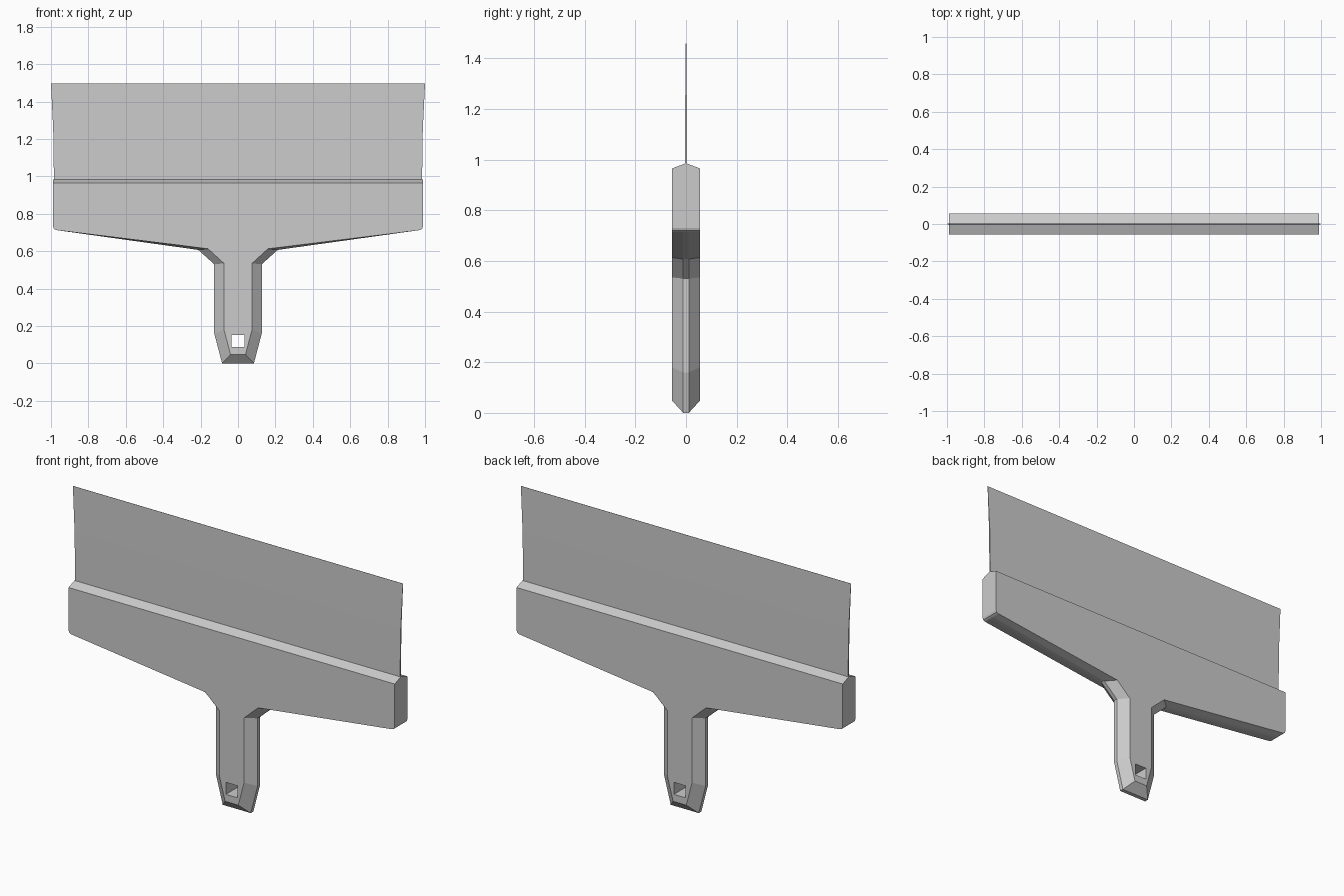
import bpy, bmesh

cube = bpy.data.objects.get("Cube")
if cube:
    bpy.data.objects.remove(cube, do_unlink=True)

grey = bpy.data.materials.new("plain grey")
grey.use_nodes = True
colour = (0.6, 0.6, 0.6, 1)
grey.diffuse_color = colour
grey.node_tree.nodes["Principled BSDF"].inputs["Base Color"].default_value = colour


def mirrored(half):
    """Close a half outline (x, y, z) by mirroring it across x = 0."""
    return half + [(-x, y, z) for x, y, z in reversed(half)]


def loft(name, rings):
    """Skin matching closed rings and cap both ends."""
    bm = bmesh.new()
    loops = [[bm.verts.new(p) for p in ring] for ring in rings]
    for a, b in zip(loops, loops[1:]):
        for i in range(len(a)):
            j = (i + 1) % len(a)
            bm.faces.new((a[i], a[j], b[j], b[i]))
    bm.faces.new(loops[0])
    bm.faces.new(loops[-1])
    bmesh.ops.recalc_face_normals(bm, faces=bm.faces)
    mesh = bpy.data.meshes.new(name)
    bm.to_mesh(mesh)
    bm.free()
    mesh.materials.append(grey)
    obj = bpy.data.objects.new(name, mesh)
    bpy.context.collection.objects.link(obj)
    return obj


# Handle and blade holder: flat face outline, and wider outline at mid thickness
DEPTH = 0.055
face = [(0.988, 0.965), (0.988, 0.73), (0.984, 0.719), (0.972, 0.713), (0.16, 0.613),
        (0.075, 0.535), (0.075, 0.18), (0.04, 0.048)]
middle = [(0.988, 0.984), (0.988, 0.73), (0.984, 0.719), (0.972, 0.713), (0.212, 0.607),
          (0.127, 0.53), (0.127, 0.16), (0.085, 0)]


def face_ring(side):
    return mirrored([(x, side * DEPTH, z) for x, z in face])


def middle_ring(side):
    # the edge is narrow at the top ridge and flat around the handle
    return mirrored([(x, side * (0.004 if z > 0.9 else 0.011), z) for x, z in middle])


handle = loft("handle", [face_ring(-1), middle_ring(-1), middle_ring(1), face_ring(1)])

# Square hanging hole through the handle end
bpy.ops.mesh.primitive_cube_add(size=1, location=(0, 0, 0.12))
cutter = bpy.context.object
cutter.name = "hole_cutter"
cutter.scale = (0.07, 0.3, 0.066)
cutter.hide_render = True
cutter.display_type = 'WIRE'
cut = handle.modifiers.new("hanging hole", 'BOOLEAN')
cut.operation = 'DIFFERENCE'
cut.solver = 'EXACT'
cut.object = cutter

# Thin blade, flaring slightly and tapering to a fine edge
sections = [(0.97, 0.984, 0.004), (1.25, 0.988, 0.003), (1.497, 1.0, 0.0006)]
blade = loft("blade", [[(-w, -t, z), (w, -t, z), (w, t, z), (-w, t, z)]
                       for z, w, t in sections])
